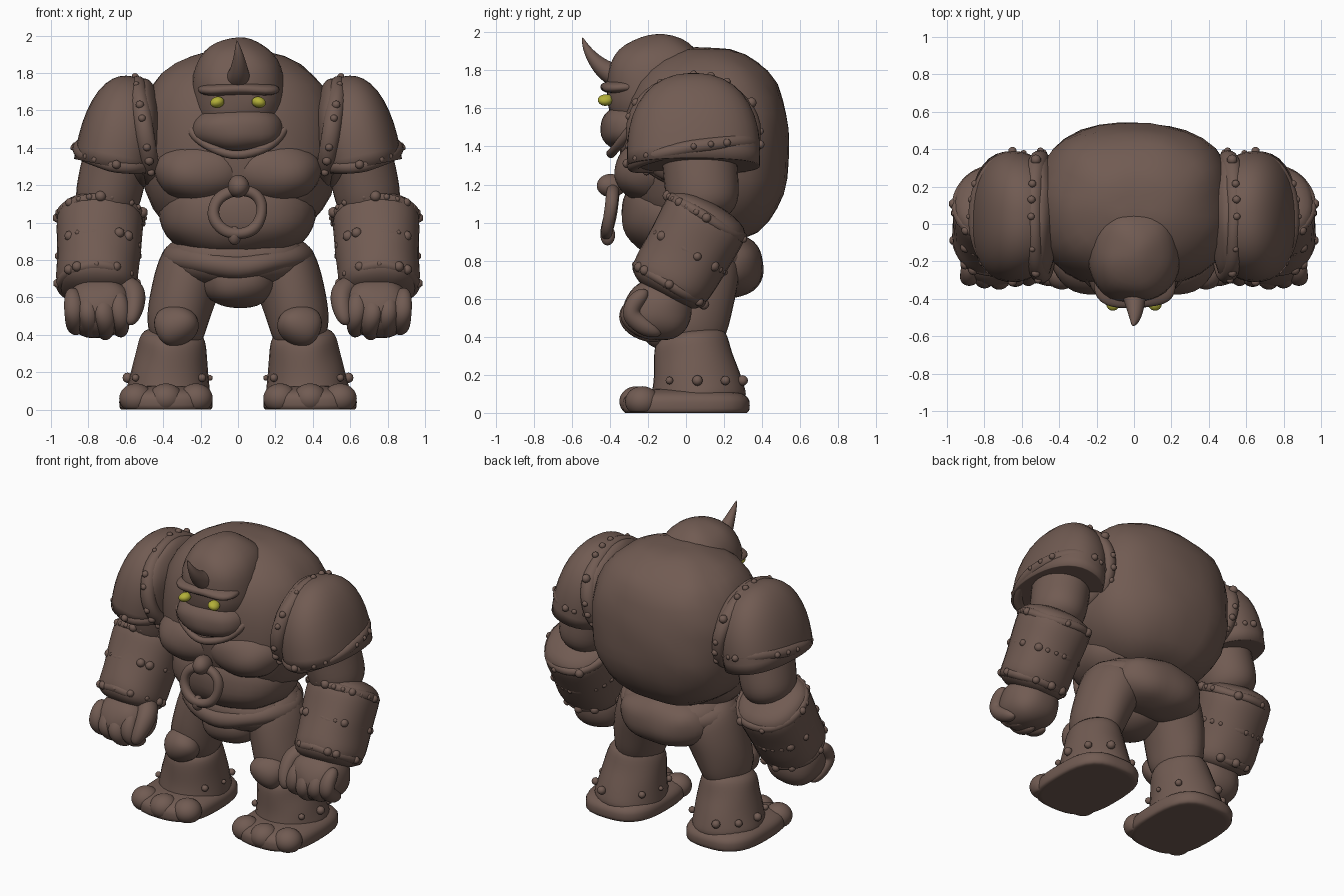
import bpy, bmesh, math, random
from mathutils import Vector, Euler, noise

random.seed(4)
cube = bpy.data.objects.get("Cube")
if cube:
    bpy.data.objects.remove(cube)


def material(name, color):
    mat = bpy.data.materials.new(name)
    mat.diffuse_color = (*color, 1)
    mat.use_nodes = True
    shader = mat.node_tree.nodes["Principled BSDF"]
    shader.inputs["Base Color"].default_value = mat.diffuse_color
    return mat


STONE = material("brown stone", (.165, .105, .085))
GLOW = material("olive yellow", (.45, .43, .04))


def finish(name, bm, pair=False, mat=STONE, subdivide=False):
    """Turn the bmesh into one object, or into a mirrored left and right pair."""
    for prefix in ("left_", "right_") if pair else ("",):
        if prefix == "right_":
            bmesh.ops.scale(bm, vec=(-1, 1, 1), verts=bm.verts[:])
        bmesh.ops.recalc_face_normals(bm, faces=bm.faces[:])
        mesh = bpy.data.meshes.new(prefix + name)
        bm.to_mesh(mesh)
        mesh.materials.append(mat)
        mesh.shade_smooth()
        part = bpy.data.objects.new(prefix + name, mesh)
        bpy.context.collection.objects.link(part)
        if subdivide:
            modifier = part.modifiers.new("smooth", "SUBSURF")
            modifier.levels = modifier.render_levels = 1
    bm.free()


def rough(point, amount=.012):
    """Hand-chiselled unevenness."""
    return point + noise.noise_vector(point * 6) * amount


def blob(name, center, radii, power=2, floor=-1, tilt=(0, 0, 0), **options):
    """Superellipsoid; everything below floor (a share of its height) is flattened."""
    bm = bmesh.new()
    bmesh.ops.create_uvsphere(bm, u_segments=36, v_segments=20, radius=1)
    for vert in bm.verts:
        length = sum(abs(c) ** power for c in vert.co) ** (1 / power)
        point = Vector([c / length * r for c, r in zip(vert.co, radii)])
        point.z = max(point.z, floor * radii[2])
        point.rotate(Euler(tilt))
        vert.co = point + Vector(center)
        if floor == -1:
            vert.co = rough(vert.co)
    finish(name, bm, **options)


def skin(name, path, widths, depth=1, power=2, closed=False, **options):
    """Rings swept along a path, with a width for each point."""
    bm = bmesh.new()
    sides, count, rings = 14, len(path), []
    for i, (center, width) in enumerate(zip(path, widths)):
        after = path[(i + 1) % count] if closed else path[min(i + 1, count - 1)]
        before = path[i - 1] if closed else path[max(i - 1, 0)]
        along = (after - before).normalized()
        across = Vector((0, 0, 1) if abs(along.x) > .9 else (1, 0, 0))
        across = (across - along * across.dot(along)).normalized()
        out = along.cross(across)
        ring = []
        for k in range(sides):
            angle = math.tau * k / sides
            c, s = math.cos(angle), math.sin(angle)
            size = width / (abs(c) ** power + abs(s) ** power) ** (1 / power)
            ring.append(bm.verts.new(rough(center + (across * c + out * s * depth) * size)))
        rings.append(ring)
    for i in range(count if closed else count - 1):
        ring, following = rings[i], rings[(i + 1) % count]
        # Join each ring to the next with the least twist
        turn = min(range(sides), key=lambda n: (following[n].co - ring[0].co).length)
        for k in range(sides):
            j = (k + 1) % sides
            bm.faces.new((ring[k], ring[j], following[(j + turn) % sides], following[(k + turn) % sides]))
    if not closed:
        bm.faces.new(rings[0])
        bm.faces.new(rings[-1])
    finish(name, bm, subdivide=True, **options)


def limb(name, start, bend, end, first, last, blunt=6, **options):
    """Tapered limb along a bent path, with rounded ends."""
    start, bend, end = Vector(start), Vector(bend), Vector(end)
    path, widths, steps = [], [], 12
    for i in range(steps + 1):
        t = (1 - math.cos(math.pi * i / steps)) / 2
        path.append(start * (1 - t) ** 2 + bend * 2 * t * (1 - t) + end * t * t)
        cap = math.sqrt(1 - min(abs(2 * t - 1), 1) ** blunt)
        widths.append(max((first + (last - first) * t) * cap, .002))
    skin(name, path, widths, **options)


def hoop(center, across, up, count=24):
    center, across, up = Vector(center), Vector(across), Vector(up)
    angles = [math.tau * i / count for i in range(count)]
    return [center + across * math.cos(a) + up * math.sin(a) for a in angles]


def band(name, path, width, **options):
    skin(name, path, [width] * len(path), closed=True, **options)


def lumps(name, path, **options):
    """Small rocky bumps scattered along a path."""
    bm = bmesh.new()
    for point in path:
        if random.random() < .6:
            bump = bmesh.ops.create_icosphere(bm, subdivisions=2, radius=random.uniform(.015, .03))
            bmesh.ops.translate(bm, vec=point, verts=bump["verts"])
    finish(name, bm, **options)


# Torso
blob("hump", (0, .1, 1.4), (.53, .44, .52), power=2.5)
blob("belly", (0, -.02, 1.05), (.42, .32, .24), power=2.3)
blob("pectoral", (.2, -.18, 1.27), (.25, .2, .17), pair=True)

# Head
blob("head", (0, -.15, 1.7), (.25, .27, .285), power=2.3)
blob("jaw", (0, -.22, 1.5), (.25, .23, .13), power=2.4)
blob("brow", (0, -.33, 1.71), (.22, .12, .04), power=2.5)
blob("eye", (.11, -.42, 1.64), (.04, .04, .03), pair=True, mat=GLOW)
limb("horn", (0, -.34, 1.76), (0, -.5, 1.82), (0, -.54, 1.97), .075, .005, blunt=12)
band("collar", hoop((0, -.2, 1.6), (.28, 0, 0), (0, -.19, -.24)), .025)

# Chest ring and its mount
band("chest_ring", hoop((0, -.4, 1.06), (.13, 0, 0), (0, .02, .12)), .033)
blob("ring_mount", (0, -.39, 1.2), (.06, .08, .06))
blob("ring_drop", (-.02, -.41, .93), (.035, .04, .055))

# Hips
blob("hips", (0, .05, .8), (.37, .3, .16), power=2.5)
blob("seat", (0, .2, .77), (.32, .21, .17), power=2.3)
blob("loincloth", (0, -.04, .69), (.2, .2, .14), power=2.3)
belt = hoop((0, .05, .82), (.35, 0, 0), (0, .27, 0))
for point in belt:
    point.z -= .06 * (1 - abs(point.x) / .35)
band("belt", belt, .065)

# Shoulder armour: dome, flared rim and inner ridge
shoulder = (.65, .04, 1.36)
blob("shoulder_pad", shoulder, (.22, .35, .43), power=2.3, floor=-.15, tilt=(0, -.2, 0), pair=True)
band("pad_rim", hoop(shoulder, (.2, 0, .04), (0, .32, .05)), .04, pair=True)
lumps("pad_rim_lumps", hoop(shoulder, (.23, 0, .04), (0, .35, .05)), pair=True)
ridge = (.5, .04, 1.48)
blob("shoulder_core", ridge, (.1, .34, .29), pair=True)
band("shoulder_ridge", hoop(ridge, (0, .31, 0), (.04, 0, .26)), .05, pair=True)
lumps("ridge_lumps", hoop(ridge, (0, .35, 0), (.05, 0, .3)), pair=True)

# Arm and gauntlet
limb("upper_arm", (.6, .05, 1.6), (.66, .07, 1.3), (.72, .1, 1), .19, .18, depth=1.1, pair=True)
elbow, wrist = Vector((.73, .15, 1.1)), Vector((.76, -.13, .6))
limb("gauntlet", elbow, elbow.lerp(wrist, .5), wrist, .24, .22, blunt=10, power=2.4, pair=True)
for label, t in (("upper", .15), ("middle", .5), ("lower", .85)):
    size = .215 - .03 * t
    cuff = hoop(elbow.lerp(wrist, t), (size, 0, 0), (0, size * .87, -size * .5))
    band(label + "_cuff", cuff, .03, pair=True)
    lumps(label + "_cuff_lumps", [p + (p - elbow.lerp(wrist, t)) * .1 for p in cuff], pair=True)

# Fist
blob("palm", (.74, -.15, .54), (.18, .18, .16), power=2.3, pair=True)
for i in range(4):
    x, lift = .63 + .08 * i, .02 * abs(i - 1)
    limb(f"finger_{i + 1}", (x + .02, -.2, .6 + lift), (x, -.44 + lift, .5), (x, -.13, .38 + lift),
         .055, .05, pair=True)
limb("thumb", (.62, -.1, .67), (.5, -.24, .64), (.59, -.31, .46), .07, .05, pair=True)

# Leg
limb("thigh", (.18, .08, .88), (.33, .04, .6), (.34, 0, .3), .21, .15, depth=1.2, pair=True)
blob("knee", (.33, -.14, .45), (.115, .1, .11), pair=True)
limb("shin", (.35, .01, .44), (.36, .06, .2), (.38, .07, .02), .17, .25, depth=1.1, blunt=14, pair=True)
lumps("ankle_lumps", hoop((.37, .06, .17), (.22, 0, 0), (0, .25, 0), 10), pair=True)

# Foot
blob("sole", (.385, 0, .04), (.25, .335, .09), power=3, floor=-.44, pair=True)
for i in range(3):
    spread = i - 1
    blob(f"toe_{i + 1}", (.385 + .16 * spread, -.26 + .03 * abs(spread), .06), (.09, .09, .08),
         floor=-.7, pair=True)
